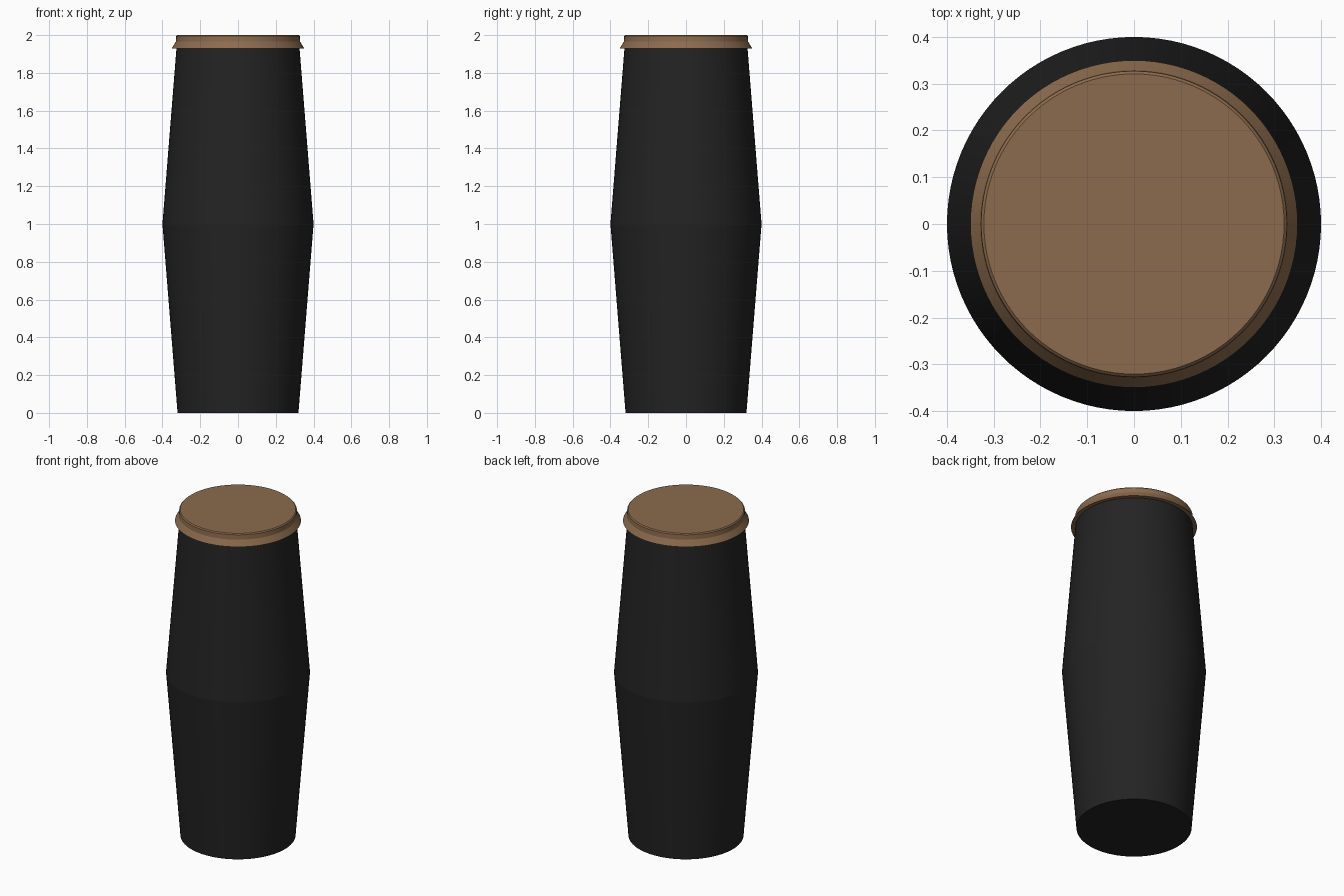
import bpy, bmesh, math

if "Cube" in bpy.data.objects:
    bpy.data.objects.remove(bpy.data.objects["Cube"])

SEGMENTS = 96


def material(name, rgb):
    m = bpy.data.materials.new(name)
    m.diffuse_color = (*rgb, 1.0)
    m.use_nodes = True
    m.node_tree.nodes["Principled BSDF"].inputs["Base Color"].default_value = m.diffuse_color
    return m


def turned(name, profile, mat, angle):
    """Closed solid of revolution from (radius, height) pairs, bottom to top."""
    bm = bmesh.new()
    rings = []
    for r, z in profile:
        rings.append([bm.verts.new((r * math.cos(2 * math.pi * i / SEGMENTS),
                                    r * math.sin(2 * math.pi * i / SEGMENTS), z))
                      for i in range(SEGMENTS)])
    for a, b in zip(rings, rings[1:]):
        for i in range(SEGMENTS):
            j = (i + 1) % SEGMENTS
            bm.faces.new((a[i], a[j], b[j], b[i]))
    bm.faces.new(rings[0][::-1])
    bm.faces.new(rings[-1])
    mesh = bpy.data.meshes.new(name)
    bm.to_mesh(mesh)
    bm.free()
    mesh.materials.append(mat)
    obj = bpy.data.objects.new(name, mesh)
    bpy.context.collection.objects.link(obj)
    bpy.ops.object.select_all(action='DESELECT')
    obj.select_set(True)
    bpy.context.view_layer.objects.active = obj
    bpy.ops.object.shade_smooth_by_angle(angle=math.radians(angle))
    return obj


black = material("matte black", (0.017, 0.017, 0.017))
brown = material("tan brown", (0.26, 0.147, 0.075))

# Double-tapered body with a crease at its widest point
turned("body", [(0.32, 0.0), (0.40, 1.0), (0.325, 1.94)], black, 6)

# Cap with a sloping flange, a short wall and a softened top edge
turned("cap", [(0.35, 1.93), (0.329, 1.965), (0.327, 1.994), (0.321, 2.0)], brown, 20)
